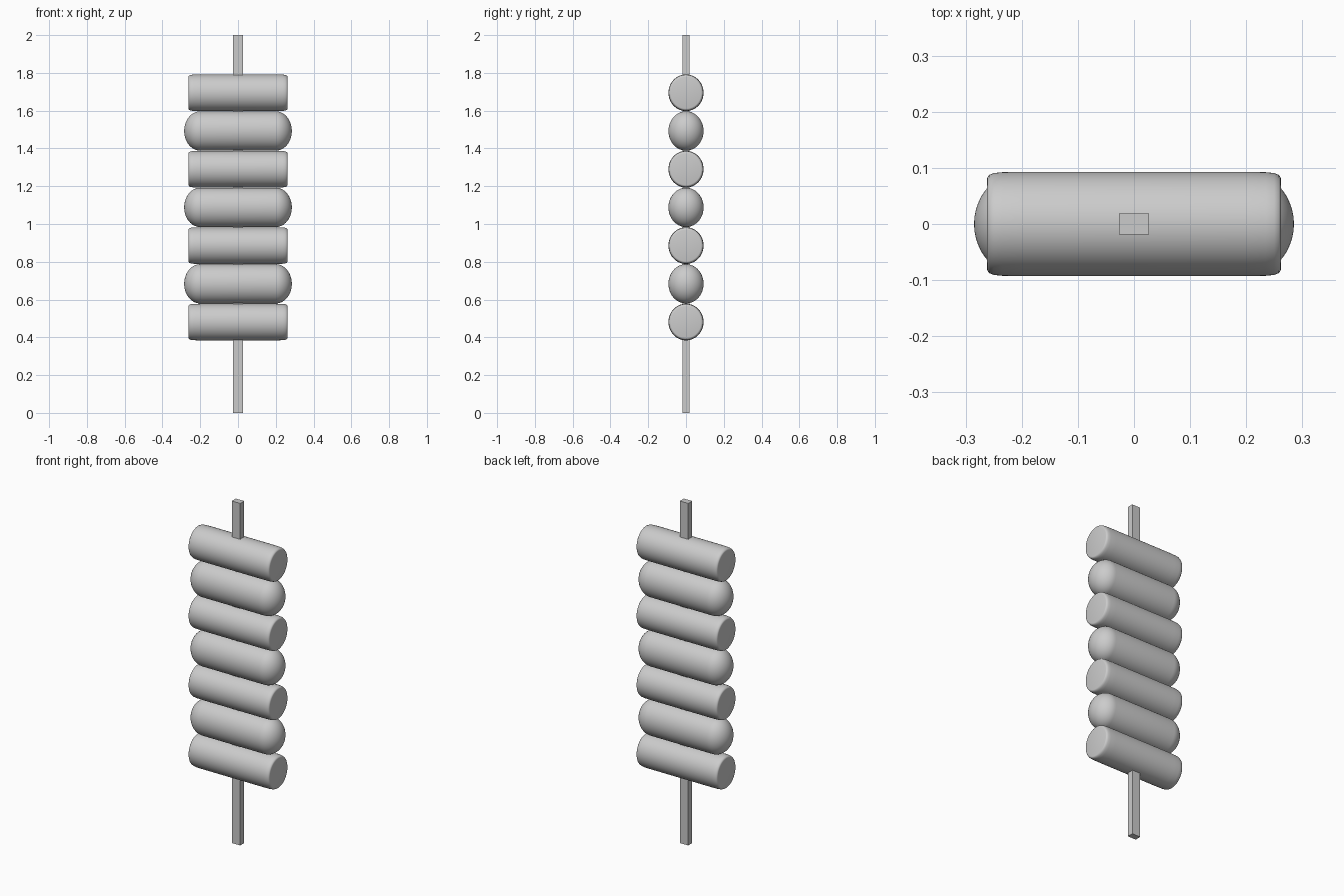
import bpy, bmesh, math

if "Cube" in bpy.data.objects:
    bpy.data.objects.remove(bpy.data.objects["Cube"])

SEG = 64


def lathe_x(name, half_profile, ry, rz, z):
    """Spin a mirrored (x, radius factor) profile around the x axis."""
    profile = [(-x, r) for x, r in reversed(half_profile)] + half_profile
    bm = bmesh.new()
    rings = []
    for x, r in profile:
        rings.append([bm.verts.new((x, ry * r * math.cos(2 * math.pi * i / SEG),
                                    rz * r * math.sin(2 * math.pi * i / SEG)))
                      for i in range(SEG)])
    for a, b in zip(rings, rings[1:]):
        for i in range(SEG):
            j = (i + 1) % SEG
            bm.faces.new((a[i], a[j], b[j], b[i]))
    bm.faces.new(rings[0])
    bm.faces.new(rings[-1])
    bmesh.ops.recalc_face_normals(bm, faces=bm.faces)
    finish(name, bm, z)


def finish(name, bm, z):
    mesh = bpy.data.meshes.new(name)
    bm.to_mesh(mesh)
    bm.free()
    obj = bpy.data.objects.new(name, mesh)
    bpy.context.collection.objects.link(obj)
    obj.location.z = z
    bpy.ops.object.select_all(action='DESELECT')
    obj.select_set(True)
    bpy.context.view_layer.objects.active = obj
    bpy.ops.object.shade_smooth_by_angle(angle=math.radians(35))


# Stick
bm = bmesh.new()
bmesh.ops.create_cube(bm, size=1)
bmesh.ops.scale(bm, vec=(0.054, 0.037, 2), verts=bm.verts)
finish("stick", bm, 1)

# Flat-ended pieces: softly rounded rim
flat = [(0.2, 1.0), (0.235, 0.992), (0.25, 0.975), (0.258, 0.94),
        (0.261, 0.90), (0.262, 0.86)]
# Round-ended pieces: elliptical caps
cap = [(0.2 + 0.085 * math.sin(t), math.cos(t))
       for t in (math.radians(89 * i / 14) for i in range(15))]

# Alternate the pieces up the stick
for i in range(7):
    z = 0.481 + 0.2023 * i
    if i % 2 == 0:
        lathe_x(f"flat_piece_{i // 2 + 1}", flat, 0.093, 0.097, z)
    else:
        lathe_x(f"round_piece_{i // 2 + 1}", cap, 0.093, 0.104, z)
